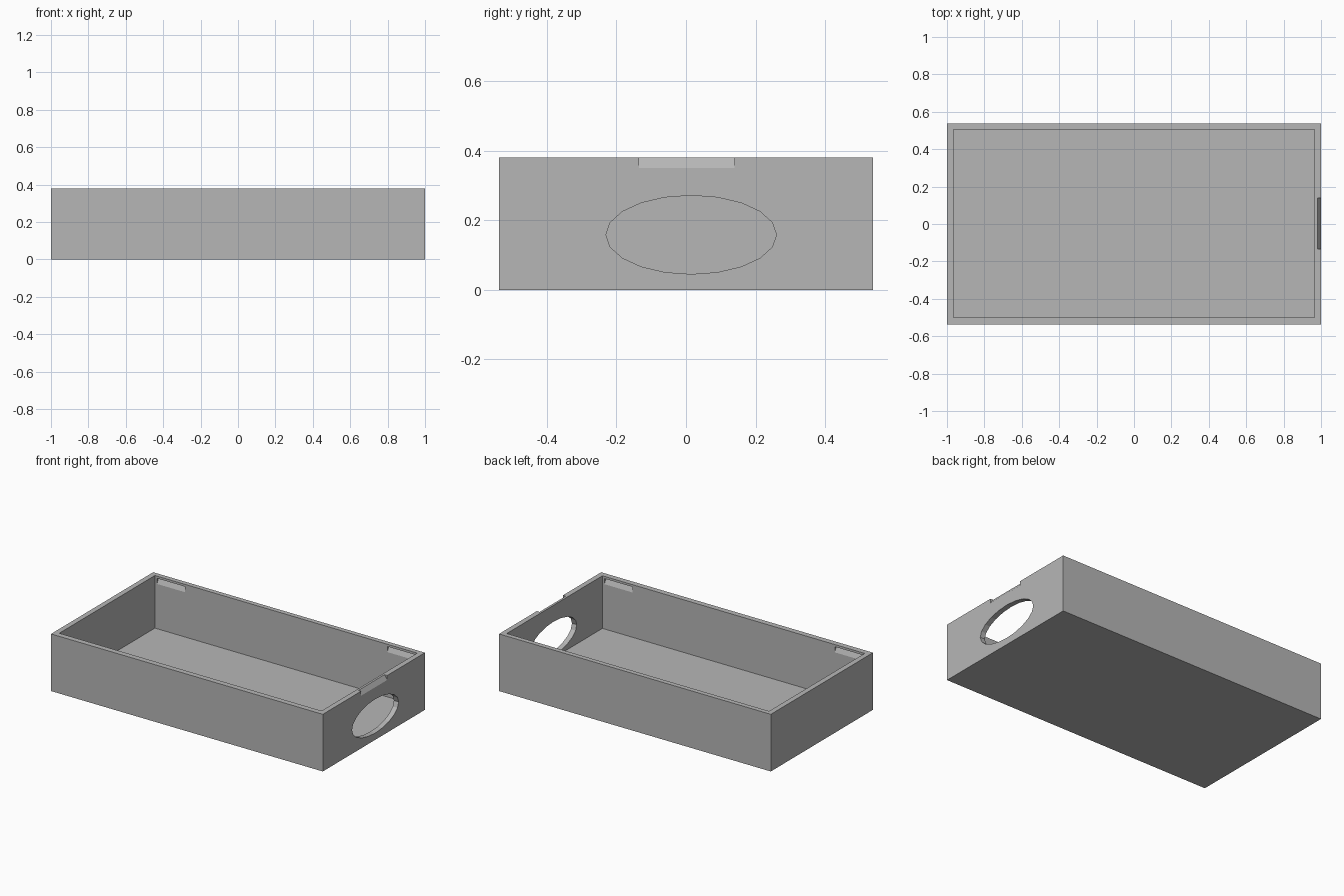
import bpy, bmesh, math

cube = bpy.data.objects.get("Cube")
if cube:
    bpy.data.objects.remove(cube, do_unlink=True)

# Single plain grey
grey = bpy.data.materials.new("plain grey")
grey.use_nodes = True
COLOUR = (0.47, 0.47, 0.47, 1)
grey.diffuse_color = COLOUR
grey.node_tree.nodes["Principled BSDF"].inputs["Base Color"].default_value = COLOUR


def prism(name, profile, start, end, axis):
    """Extrude a closed 2D profile along x or y; profile is (other, z)."""
    bm = bmesh.new()
    place = (lambda p, d: (d, p[0], p[1])) if axis == "x" else (lambda p, d: (p[0], d, p[1]))
    face = bm.faces.new([bm.verts.new(place(p, start)) for p in profile])
    out = bmesh.ops.extrude_face_region(bm, geom=[face])
    shift = (end - start, 0, 0) if axis == "x" else (0, end - start, 0)
    bmesh.ops.translate(bm, vec=shift,
                        verts=[g for g in out["geom"] if isinstance(g, bmesh.types.BMVert)])
    bmesh.ops.recalc_face_normals(bm, faces=bm.faces)
    mesh = bpy.data.meshes.new(name)
    bm.to_mesh(mesh)
    bm.free()
    mesh.materials.append(grey)
    obj = bpy.data.objects.new(name, mesh)
    bpy.context.collection.objects.link(obj)
    return obj


def rect(a0, a1, z0, z1):
    return [(a0, z0), (a1, z0), (a1, z1), (a0, z1)]


def cut(target, cutter):
    cutter.hide_render = True
    mod = target.modifiers.new("cut", "BOOLEAN")
    mod.operation = "DIFFERENCE"
    mod.solver = "EXACT"
    mod.object = cutter
    bpy.context.view_layer.objects.active = target
    bpy.ops.object.modifier_apply(modifier=mod.name)
    bpy.data.objects.remove(cutter, do_unlink=True)


H, D = 0.38, 0.537
INNER_X, FRONT, BACK, FLOOR = 0.965, -0.5, 0.505, 0.03

# Open tray
tray = prism("open_tray", rect(-D, D, 0, H), -1, 1, "x")
cut(tray, prism("cavity", rect(FRONT, BACK, FLOOR, H + 0.1), -INNER_X, INNER_X, "x"))

# Oval opening in the end wall
oval = [(0.015 + 0.245 * math.cos(math.tau * i / 20),
         0.158 + 0.113 * math.sin(math.tau * i / 20)) for i in range(20)]
cut(tray, prism("oval_cutter", oval, 0.9, 1.1, "x"))

# Sloped thumb notch on the outer rim of the same wall
cut(tray, prism("notch_cutter", [(0.98, H), (1.0, 0.35), (1.05, 0.35), (1.05, 0.45), (0.98, 0.45)],
                -0.135, 0.14, "y"))

# Wedge catch slots near the corners of both long walls
for wall, out in ((FRONT, -1), (BACK, 1)):
    wedge = [(wall - out * 0.02, 0.328), (wall, 0.328),
             (wall + out * 0.018, 0.365), (wall - out * 0.02, 0.365)]
    for side in (-1, 1):
        cut(tray, prism("slot_cutter", wedge, side * 0.745, side * 0.95, "x"))
